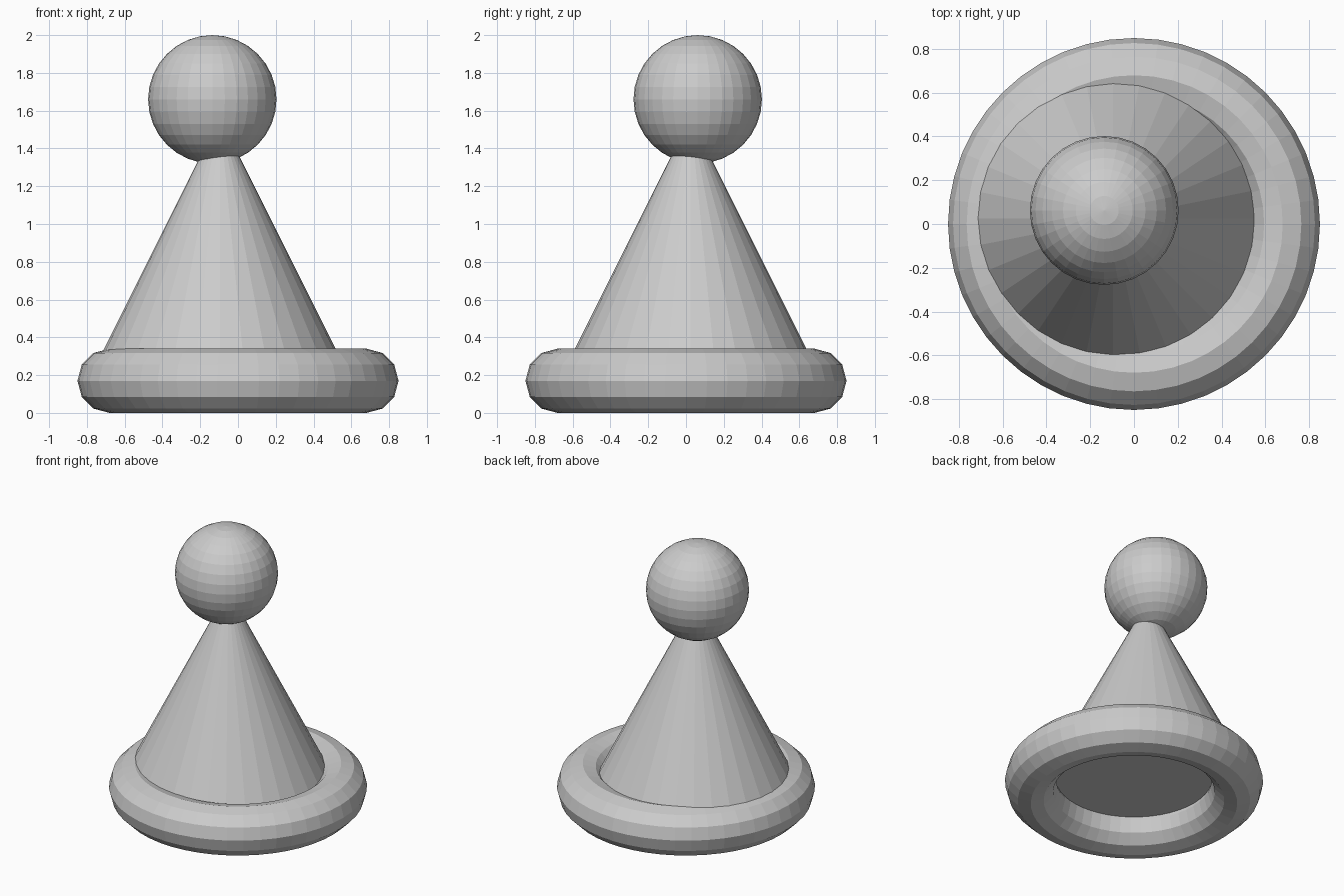
import bpy

if "Cube" in bpy.data.objects:
    bpy.data.objects.remove(bpy.data.objects["Cube"])

# Ring base resting on the ground
bpy.ops.mesh.primitive_torus_add(
    major_segments=48, minor_segments=12,
    major_radius=0.68, minor_radius=0.17, location=(0, 0, 0.17))
bpy.context.object.name = "base_ring"

# Cone body, slightly off centre, its closed underside inside the ring
base_z, apex_z = 0.195, 1.565
bpy.ops.mesh.primitive_cone_add(
    vertices=32, radius1=0.685, radius2=0, depth=apex_z - base_z,
    location=(-0.096, 0.025, (base_z + apex_z) / 2))
bpy.context.object.name = "cone_body"

# Ball on the tip
bpy.ops.mesh.primitive_uv_sphere_add(
    segments=32, ring_count=16, radius=0.34, location=(-0.136, 0.062, 1.66))
bpy.context.object.name = "top_ball"
